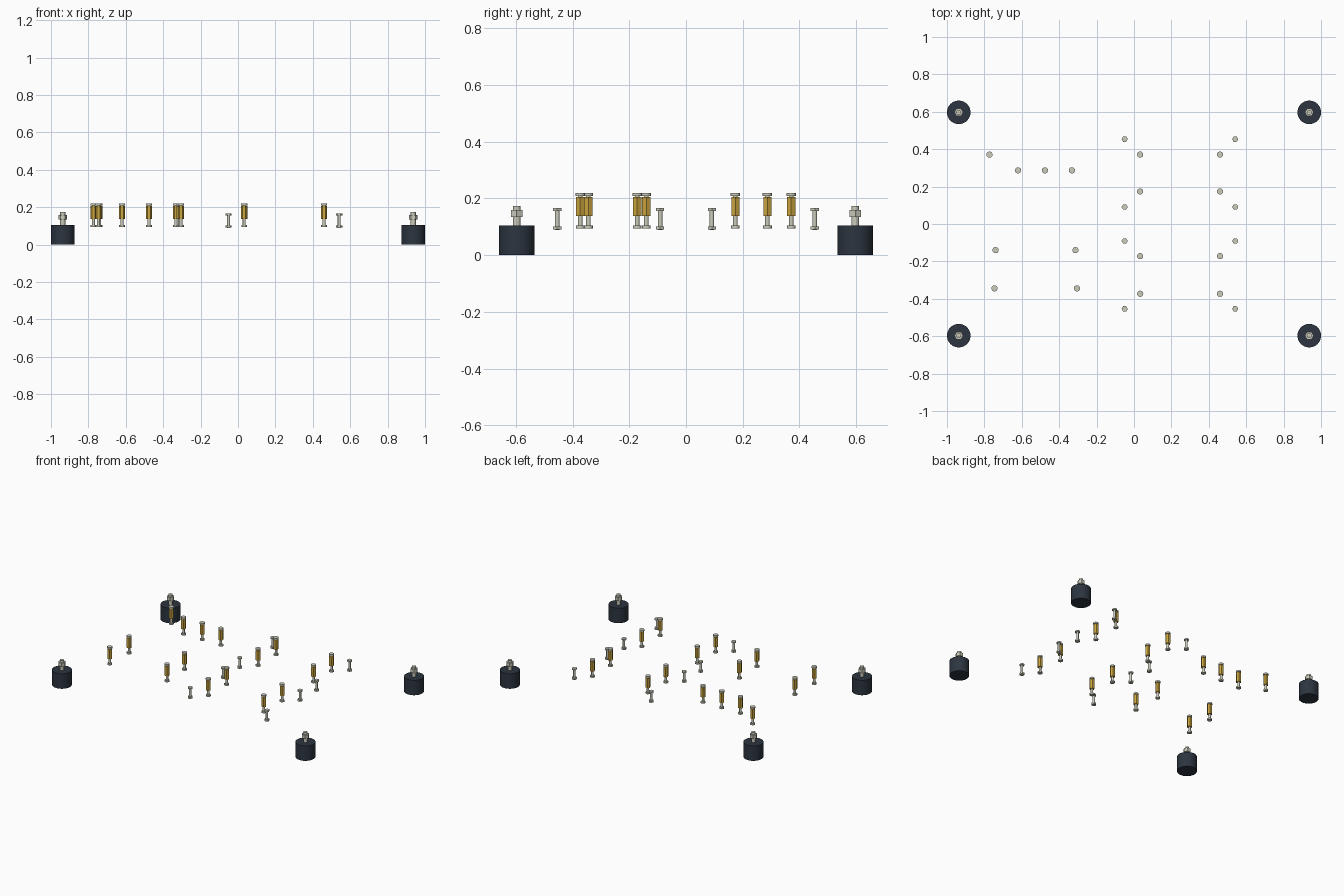
import bpy, bmesh, math
from mathutils import Matrix

if "Cube" in bpy.data.objects:
    bpy.data.objects.remove(bpy.data.objects["Cube"])


def material(name, rgb):
    m = bpy.data.materials.new(name)
    m.diffuse_color = (*rgb, 1)
    m.use_nodes = True
    m.node_tree.nodes["Principled BSDF"].inputs["Base Color"].default_value = m.diffuse_color
    return m


STEEL = material("steel", (0.60, 0.60, 0.50))
BRASS = material("brass", (0.60, 0.38, 0.05))
RUBBER = material("rubber", (0.025, 0.035, 0.05))


def stack(name, x, y, mat, sections):
    """One object from stacked prisms: (radius, z0, z1, sides, turn)."""
    bm = bmesh.new()
    for r, z0, z1, sides, turn in sections:
        place = Matrix.Translation((0, 0, (z0 + z1) / 2)) @ Matrix.Rotation(turn, 4, 'Z')
        bmesh.ops.create_cone(bm, cap_ends=True, segments=sides, radius1=r,
                              radius2=r, depth=z1 - z0, matrix=place)
    me = bpy.data.meshes.new(name)
    bm.to_mesh(me)
    bm.free()
    me.materials.append(mat)
    ob = bpy.data.objects.new(name, me)
    ob.location = (x, y, 0)
    bpy.context.collection.objects.link(ob)
    bpy.context.view_layer.objects.active = ob
    ob.select_set(True)
    bpy.ops.object.shade_smooth_by_angle(angle=math.radians(31))
    ob.select_set(False)


HEX = math.pi / 6

# Rubber feet, each with a stud and a hex nut
for x in (-0.937, 0.937):
    for y in (-0.597, 0.597):
        stack("rubber_foot", x, y, RUBBER, [(0.063, 0, 0.104, 32, 0)])
        stack("foot_stud", x, y, STEEL, [(0.0135, 0.104, 0.173, 20, 0)])
        stack("foot_nut", x, y, STEEL, [(0.024, 0.134, 0.159, 6, HEX)])

# Brass hex standoffs with a screw from above and one from below
standoffs = [(-0.773, 0.371), (-0.62, 0.287), (-0.476, 0.287), (-0.332, 0.287),
             (-0.74, -0.14), (-0.313, -0.14), (-0.746, -0.344), (-0.305, -0.344)]
standoffs += [(x, y) for x in (0.033, 0.46) for y in (0.371, 0.174, -0.172, -0.373)]
for x, y in standoffs:
    stack("standoff", x, y, BRASS, [(0.0165, 0.138, 0.205, 6, HEX)])
    stack("upper_screw", x, y, STEEL, [(0.008, 0.19, 0.21, 16, 0),
                                       (0.0165, 0.208, 0.219, 20, 0)])
    stack("lower_screw", x, y, STEEL, [(0.008, 0.10, 0.145, 16, 0),
                                       (0.0155, 0.095, 0.105, 20, 0)])

# Board bolts with round heads and hex nuts underneath
for x in (-0.05, 0.541):
    for y in (0.454, 0.091, -0.091, -0.454):
        stack("board_bolt", x, y, STEEL, [(0.008, 0.088, 0.158, 16, 0),
                                          (0.0165, 0.156, 0.166, 6, HEX)])
        stack("board_nut", x, y, STEEL, [(0.0165, 0.09, 0.102, 6, HEX)])
